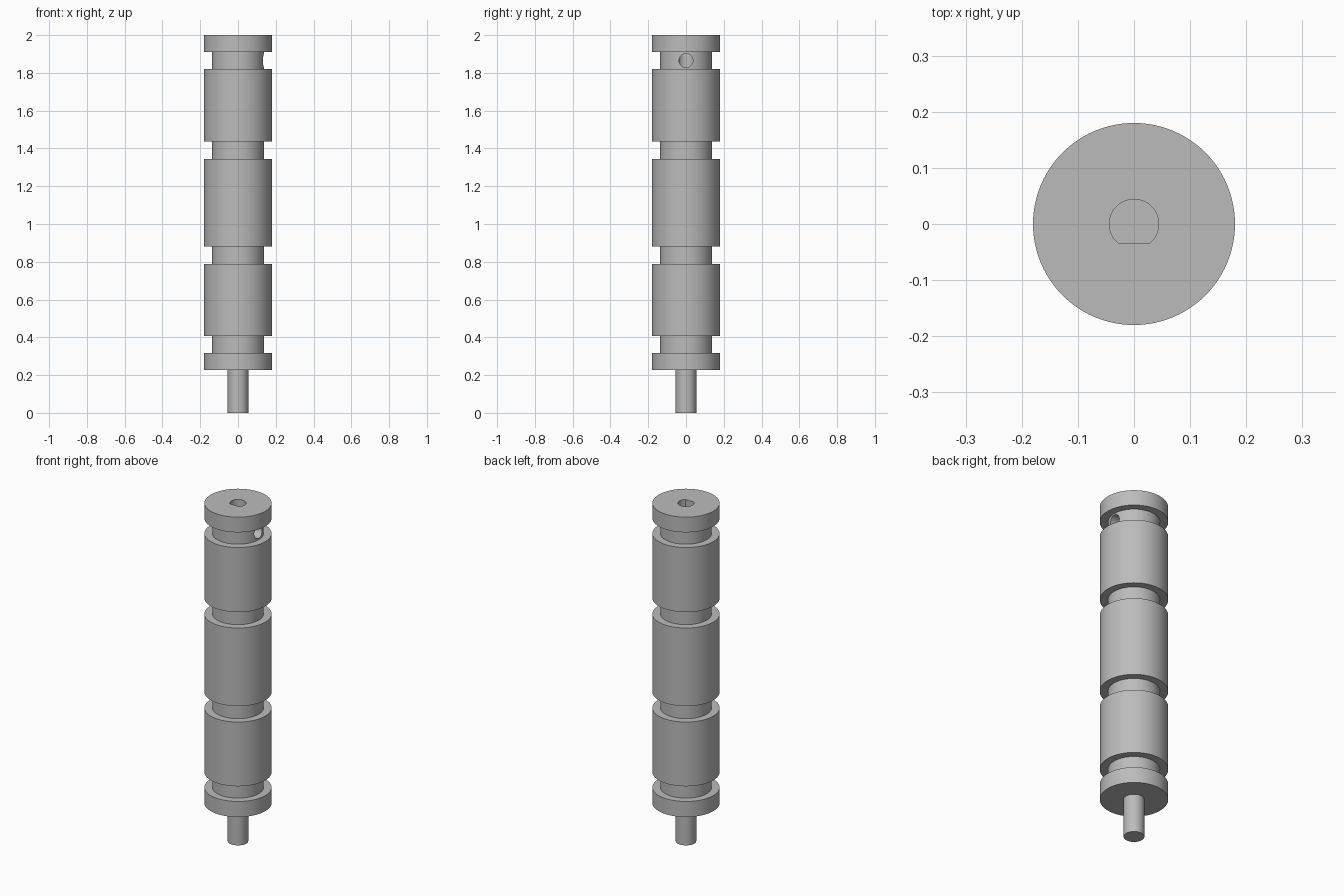
import bpy, bmesh, math

cube = bpy.data.objects.get("Cube")
if cube:
    bpy.data.objects.remove(cube, do_unlink=True)

SIDES = 96
R_BODY, R_GROOVE, R_SHAFT = 0.18, 0.137, 0.055
R_BORE, BORE_FLAT, BORE_DEPTH = 0.044, -0.034, 0.23

steel = bpy.data.materials.new("plain_grey")
steel.use_nodes = True
grey = (0.5, 0.5, 0.5, 1)
steel.diffuse_color = grey
steel.node_tree.nodes["Principled BSDF"].inputs["Base Color"].default_value = grey


def finish(bm, name):
    bmesh.ops.recalc_face_normals(bm, faces=bm.faces[:])
    mesh = bpy.data.meshes.new(name)
    bm.to_mesh(mesh)
    bm.free()
    mesh.materials.append(steel)
    obj = bpy.data.objects.new(name, mesh)
    bpy.context.collection.objects.link(obj)
    return obj


def prism(name, outline, depth):
    """Extrude a closed outline of 3D points along the depth vector."""
    bm = bmesh.new()
    face = bm.faces.new([bm.verts.new(p) for p in outline])
    new = bmesh.ops.extrude_face_region(bm, geom=[face])["geom"]
    verts = [g for g in new if isinstance(g, bmesh.types.BMVert)]
    bmesh.ops.translate(bm, verts=verts, vec=depth)
    return finish(bm, name)


# Stepped roller: each section is a radius and its top height
sections = [(R_SHAFT, 0.226), (R_BODY, 0.318), (R_GROOVE, 0.408),
            (R_BODY, 0.788), (R_GROOVE, 0.882), (R_BODY, 1.344),
            (R_GROOVE, 1.438), (R_BODY, 1.82), (R_GROOVE, 1.91), (R_BODY, 2.0)]
profile, z = [(0, 0)], 0
for r, top in sections:
    profile += [(r, z), (r, top)]
    z = top
profile.append((0, z))

bm = bmesh.new()
verts = [bm.verts.new((r, 0, h)) for r, h in profile]
edges = [bm.edges.new(pair) for pair in zip(verts, verts[1:])]
bmesh.ops.spin(bm, geom=verts + edges, axis=(0, 0, 1), cent=(0, 0, 0),
               angle=math.tau, steps=SIDES)
bmesh.ops.remove_doubles(bm, verts=bm.verts[:], dist=1e-5)
roller = finish(bm, "grooved_roller")

# D-shaped bore in the top end
start = math.asin(BORE_FLAT / R_BORE)
sweep = math.pi - 2 * start
arc = [start + sweep * i / 48 for i in range(49)]
bore = prism("bore_cutter",
             [(R_BORE * math.cos(a), R_BORE * math.sin(a), 2 - BORE_DEPTH) for a in arc],
             (0, 0, BORE_DEPTH + 0.1))

# Round screw hole from the left side of the top groove into the bore
ring = [math.tau * i / 48 for i in range(48)]
hole = prism("screw_hole_cutter",
             [(0.01, 0.037 * math.cos(a), 1.865 + 0.037 * math.sin(a)) for a in ring],
             (0.15, 0, 0))

bpy.context.view_layer.objects.active = roller
roller.select_set(True)
for cutter in (bore, hole):
    mod = roller.modifiers.new(cutter.name, 'BOOLEAN')
    mod.operation, mod.solver, mod.object = 'DIFFERENCE', 'EXACT', cutter
    bpy.ops.object.modifier_apply(modifier=mod.name)
    bpy.data.objects.remove(cutter, do_unlink=True)
bpy.ops.object.shade_smooth_by_angle(angle=math.radians(30))
